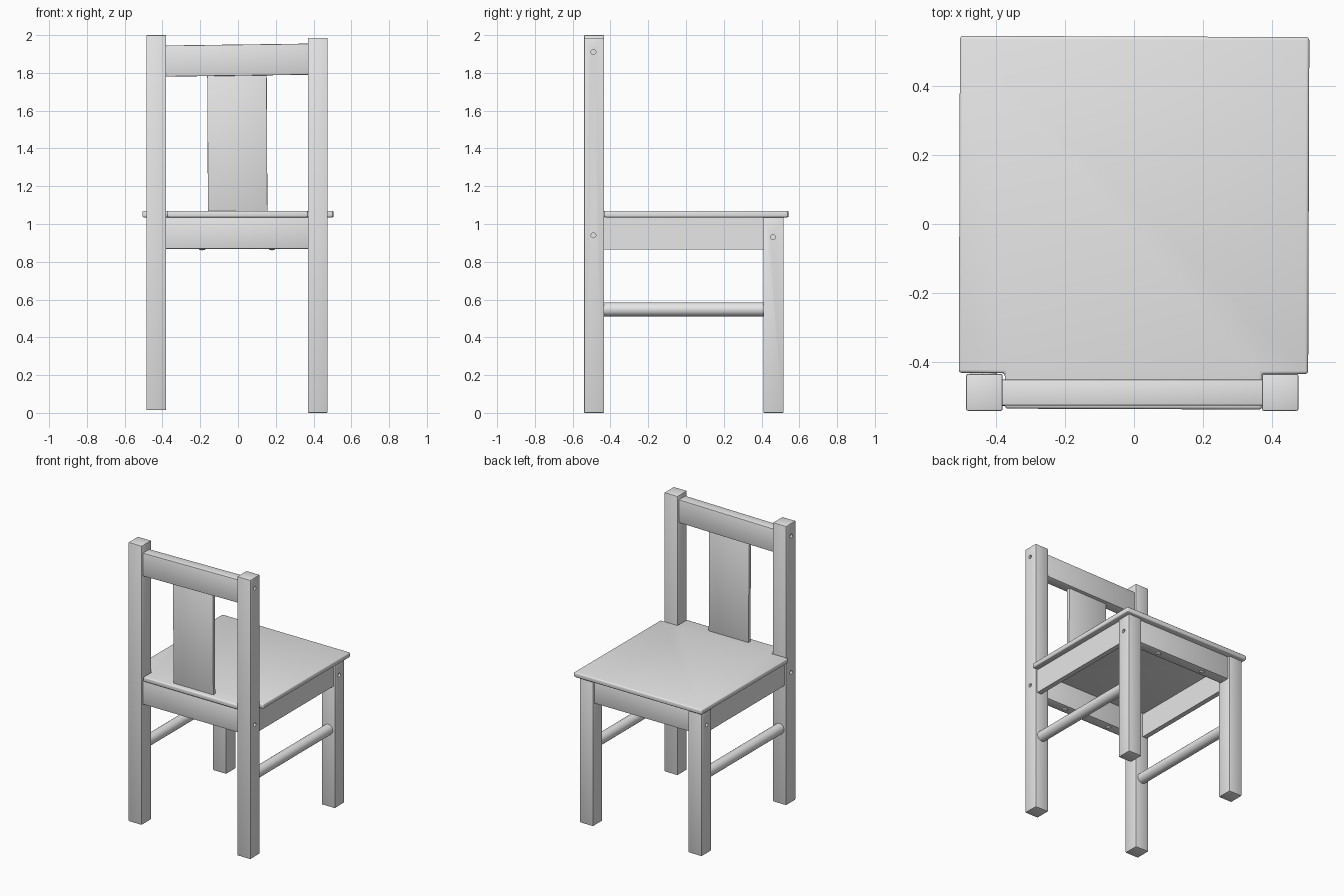
import bpy, bmesh, math
from mathutils import Matrix, Vector

if "Cube" in bpy.data.objects:
    bpy.data.objects.remove(bpy.data.objects["Cube"], do_unlink=True)

paint = bpy.data.materials.new("light_grey_paint")
paint.use_nodes = True
GREY = (0.8, 0.8, 0.8, 1)
paint.diffuse_color = GREY
paint.node_tree.nodes["Principled BSDF"].inputs["Base Color"].default_value = GREY


def make(name, bm):
    bmesh.ops.recalc_face_normals(bm, faces=bm.faces)
    mesh = bpy.data.meshes.new(name)
    bm.to_mesh(mesh)
    bm.free()
    mesh.materials.append(paint)
    ob = bpy.data.objects.new(name, mesh)
    bpy.context.collection.objects.link(ob)
    return ob


def select(ob):
    bpy.ops.object.select_all(action='DESELECT')
    ob.select_set(True)
    bpy.context.view_layer.objects.active = ob


def finish(ob, bevel=0.005, segments=2):
    if bevel:
        mod = ob.modifiers.new("soft_edges", 'BEVEL')
        mod.width, mod.segments = bevel, segments
        select(ob)
        bpy.ops.object.modifier_apply(modifier=mod.name)
    select(ob)
    bpy.ops.object.shade_smooth_by_angle(angle=math.radians(35))
    return ob


def board(name, x, y, z, bevel=0.005):
    """Box given by its (low, high) range on each axis."""
    bm = bmesh.new()
    size = [b - a for a, b in (x, y, z)]
    bmesh.ops.create_cube(bm, size=1, matrix=Matrix.Diagonal((*size, 1)))
    ob = make(name, bm)
    ob.location = [(a + b) / 2 for a, b in (x, y, z)]
    return finish(ob, bevel)


def rod(bm, centre, radius, length, axis):
    turn = Vector((0, 0, 1)).rotation_difference(Vector(axis)).to_matrix().to_4x4()
    bmesh.ops.create_cone(bm, cap_ends=True, segments=20, radius1=radius, radius2=radius,
                          depth=length, matrix=Matrix.Translation(centre) @ turn)


def drill(ob, centres, axis=(1, 0, 0), depth=0.03):
    """Sink round screw holes into a part."""
    bm = bmesh.new()
    for c in centres:
        rod(bm, c, 0.013, depth, axis)
    cutter = make("hole_cutter", bm)
    cutter.hide_render = True
    mod = ob.modifiers.new("holes", 'BOOLEAN')
    mod.operation, mod.solver, mod.object = 'DIFFERENCE', 'EXACT', cutter
    select(ob)
    bpy.ops.object.modifier_apply(modifier=mod.name)
    bpy.data.objects.remove(cutter, do_unlink=True)


# Posts, legs, side aprons and round stretchers; one side sits slightly higher
for side, s, lift in (("left", 1, 0), ("right", -1, 0.015)):
    inner, outer = (0.37, 0.475) if s > 0 else (-0.38, -0.485)
    span = tuple(sorted((inner, outer)))
    post = board(side + "_back_post", span, (-0.54, -0.433), (lift, 1.985 + lift))
    drill(post, [(outer, -0.49, 1.91), (outer, -0.49, 0.94)])
    leg = board(side + "_front_leg", span, (0.41, 0.517), (lift, 1.035))
    drill(leg, [(outer, 0.46, 0.93)])

    face = outer - s * 0.012
    board(side + "_side_apron", tuple(sorted((face, face - s * 0.035))),
          (-0.44, 0.415), (0.865, 1.036), 0)

    bm = bmesh.new()
    rod(bm, ((inner + outer) / 2, -0.012, 0.548), 0.037, 0.86, (0, 1, 0))
    finish(make(side + "_stretcher", bm), 0)

# Thick cross aprons with screw holes and domed screw heads underneath
for name, y in (("rear_apron", -0.488), ("front_apron", 0.463)):
    apron = board(name, (-0.385, 0.375), (y - 0.038, y + 0.038), (0.868, 1.036))
    bm = bmesh.new()
    for x in (-0.19, 0.18):
        bmesh.ops.create_uvsphere(bm, u_segments=16, v_segments=8, radius=0.018,
                                  matrix=Matrix.Translation((x, y, 0.868))
                                  @ Matrix.Diagonal((1, 1, 0.4, 1)))
    finish(make(name + "_screws", bm), 0)

# Seat board notched around the back posts
bm = bmesh.new()
half = [(0.505, 0.542), (0.505, -0.432), (0.372, -0.432), (0.372, -0.535)]
outline = half + [(-x, y) for x, y in reversed(half)]
base = bm.faces.new([bm.verts.new((x, y, 1.035)) for x, y in outline])
top = bmesh.ops.extrude_face_region(bm, geom=[base])["geom"]
bmesh.ops.translate(bm, vec=(0, 0, 0.035),
                    verts=[v for v in top if isinstance(v, bmesh.types.BMVert)])
seat = finish(make("seat", bm), 0.009, 3)
seat.rotation_euler.z = math.radians(-0.2)

# Backrest: slightly tilted top rail and a thin centre slat
rail = board("top_rail", (-0.385, 0.375), (-0.525, -0.45), (1.785, 1.95))
rail.rotation_euler.y = math.radians(-0.75)
slat = board("back_slat", (-0.161, 0.154), (-0.5, -0.476), (1.06, 1.8), 0.003)
slat.rotation_euler.y = math.radians(-0.3)
